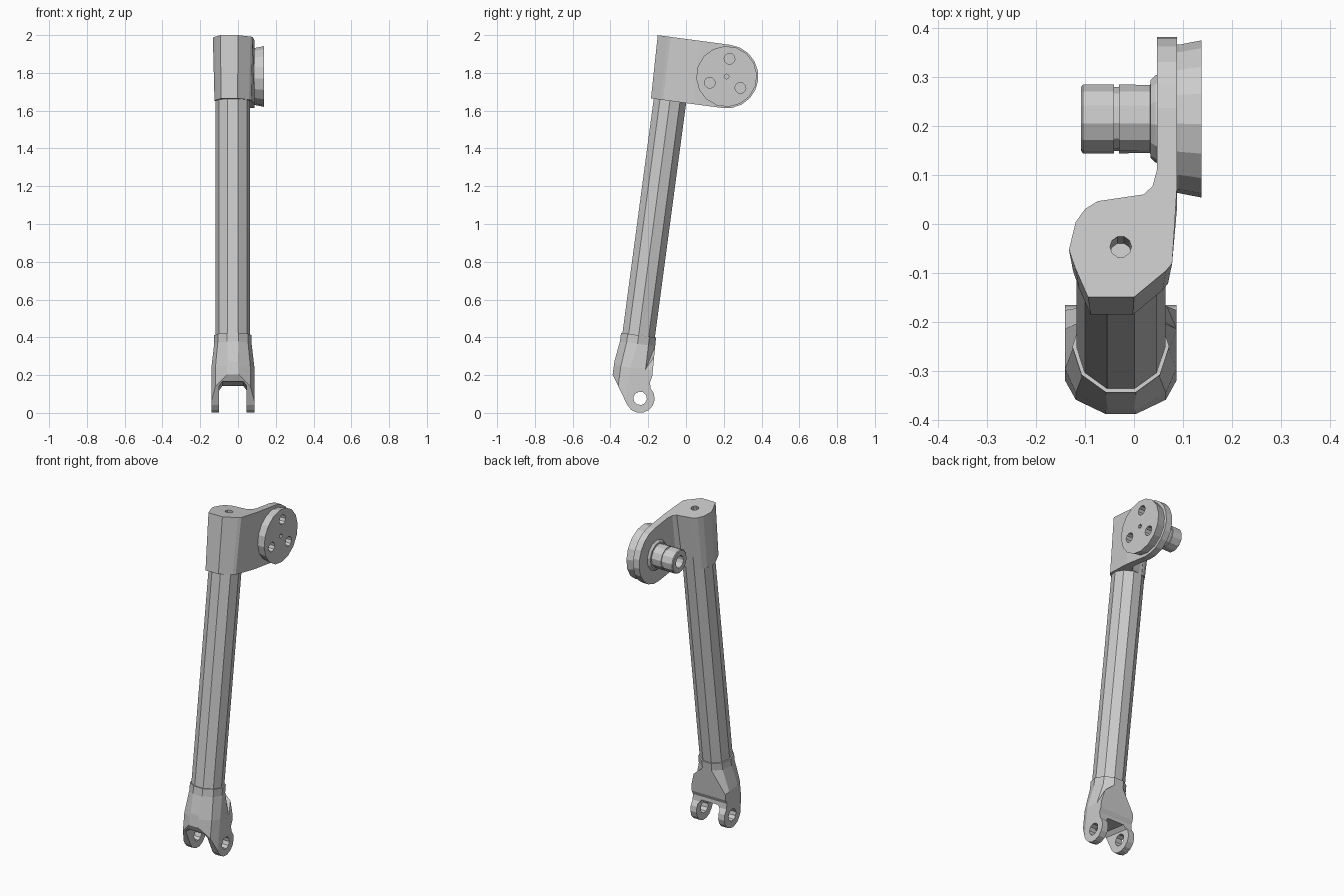
import bpy, bmesh
from math import sin, cos, radians, pi
from mathutils import Matrix

if "Cube" in bpy.data.objects:
    bpy.data.objects.remove(bpy.data.objects["Cube"])

# Everything is modelled along a vertical strut axis, then leaned over
LEAN = Matrix.Translation((0, -0.168, 1.03)) @ Matrix.Rotation(radians(-7.6), 4, 'X')
CX = -0.027                  # x of the strut axis
PV, PW = 0.280, 0.795        # pivot centre at the head
EV, EW = 0.052, -0.9545      # pin centre at the fork
parts = []


def loft(name, rings, keep=True):
    """Skin a list of equal-length rings and cap both ends."""
    bm = bmesh.new()
    rows = [[bm.verts.new(p) for p in r] for r in rings]
    n = len(rows[0])
    for a, b in zip(rows, rows[1:]):
        for i in range(n):
            bm.faces.new((a[i], a[(i + 1) % n], b[(i + 1) % n], b[i]))
    bm.faces.new(rows[0])
    bm.faces.new(rows[-1])
    bmesh.ops.recalc_face_normals(bm, faces=bm.faces)
    me = bpy.data.meshes.new(name)
    bm.to_mesh(me)
    bm.free()
    ob = bpy.data.objects.new(name, me)
    bpy.context.collection.objects.link(ob)
    if keep:
        parts.append(ob)
    return ob


def prism(name, pts, axis, a, b, keep=True):
    """Extrude a 2D outline along an axis from a to b."""
    put = {'x': lambda p, t: (t, p[0], p[1]),
           'y': lambda p, t: (p[0], t, p[1]),
           'z': lambda p, t: (p[0], p[1], t)}[axis]
    return loft(name, [[put(p, t) for p in pts] for t in (a, b)], keep)


def circle(cx, cy, r, n, start=0.0):
    return [(cx + r * cos(start + 2 * pi * i / n), cy + r * sin(start + 2 * pi * i / n))
            for i in range(n)]


def arc(cx, cy, r, a0, a1, n):
    return [(cx + r * cos(radians(a0 + (a1 - a0) * i / n)),
             cy + r * sin(radians(a0 + (a1 - a0) * i / n))) for i in range(n + 1)]


def turned(name, profile, n):
    """Lathe (x, radius) pairs around the pivot axis."""
    return loft(name, [[(x, v, w) for v, w in circle(PV, PW, r, n, pi / n)]
                       for x, r in profile])


def boolean(ob, tool, op='DIFFERENCE'):
    m = ob.modifiers.new(op, 'BOOLEAN')
    m.object, m.operation, m.solver = tool, op, 'EXACT'
    bpy.context.view_layer.update()
    dg = bpy.context.evaluated_depsgraph_get()
    me = bpy.data.meshes.new_from_object(ob.evaluated_get(dg))
    ob.modifiers.clear()
    ob.data = me
    bpy.data.objects.remove(tool)


# Ten-sided strut tube
prism("strut_tube", circle(CX, 0, 0.091, 10), 'z', -0.70, 0.70)

# Head: plan outline, slightly tapered below, trimmed by the rounded arm outline
plan = [(-.133, -.012), (-.119, .045), (-.100, .072), (-.074, .088), (.020, .102),
        (.038, .119), (.047, .153), (.047, .48), (.088, .48), (.088, .12),
        (.078, -.040), (.066, -.055), (0, -.110), (-.094, -.110), (-.120, -.050)]


def shrink(x, v):
    return (x, v) if v > .11 else (CX + (x - CX) * .92, v * .92)


head = loft("head_bracket", [[(*shrink(*p), .627) for p in plan],
                             [(*p, .9635) for p in plan]])
side = [(-.2, PW + .1685), (-.2, PW - .1685)] + arc(PV, PW, .1685, -90, 90, 10)
boolean(head, prism("trim", side, 'x', -.3, .3, False), 'INTERSECT')
boolean(head, prism("bore", circle(CX, -.006, .022, 10), 'z', .86, 1.1, False))

# Pivot disc with three bolt holes and a centre hole
disc = turned("pivot_disc", [(.080, .152), (.092, .152), (.138, .161)], 16)
for ang in (88, 208, 328):
    a = radians(ang)
    boolean(disc, prism("hole", circle(PV + .095 * cos(a), PW + .095 * sin(a), .029, 10),
                        'x', .098, .2, False))
boolean(disc, prism("hole", circle(PV, PW, .013, 8), 'x', .098, .2, False))

# Axle with collar, groove and bored end
turned("axle", [(.055, .092), (.044, .090), (.034, .080), (.033, .070), (-.031, .071),
                (-.031, .066), (-.041, .066), (-.041, .071), (-.104, .071),
                (-.108, .066), (-.108, .036), (-.05, .036)], 12)

# Fork: round socket widening into two flat ears, trimmed by the side outline
half = [(.026, -.112), (.092, -.072), (.114, -.022), (.114, .06), (.114, .15)]
wide = [(CX + x, v) for x, v in half] + [(CX - x, v) for x, v in reversed(half)]
socket = circle(CX, 0, .099, 10, radians(-72))
fork = loft("fork_end", [[(*p, w) for p in ring] for ring, w in
                         ((socket, -.6245), (socket, -.67), (wide, -.80), (wide, -1.1))])
outline = [(-.2, -.60), (.092, -.60), (.100, -.836), (.092, -.862)]
outline += arc(EV, EW, .077, 52, -145, 8) + [(-.109, -.849), (-.109, -.60)]
boolean(fork, prism("trim", outline[1:], 'x', -.3, .3, False), 'INTERSECT')
slot = [(CX + s * x, w) for s, pts in ((1, ((.073, -1.2), (.073, -.905), (.055, -.882))),
                                       (-1, ((.055, -.882), (.073, -.905), (.073, -1.2))))
        for x, w in pts]
boolean(fork, prism("slot", slot, 'y', -.4, .4, False))
boolean(fork, prism("pin", circle(EV, EW, .036, 10), 'x', -.4, .4, False))

# Lean the whole assembly into place
for ob in parts:
    ob.data.transform(LEAN)
    ob.data.update()
